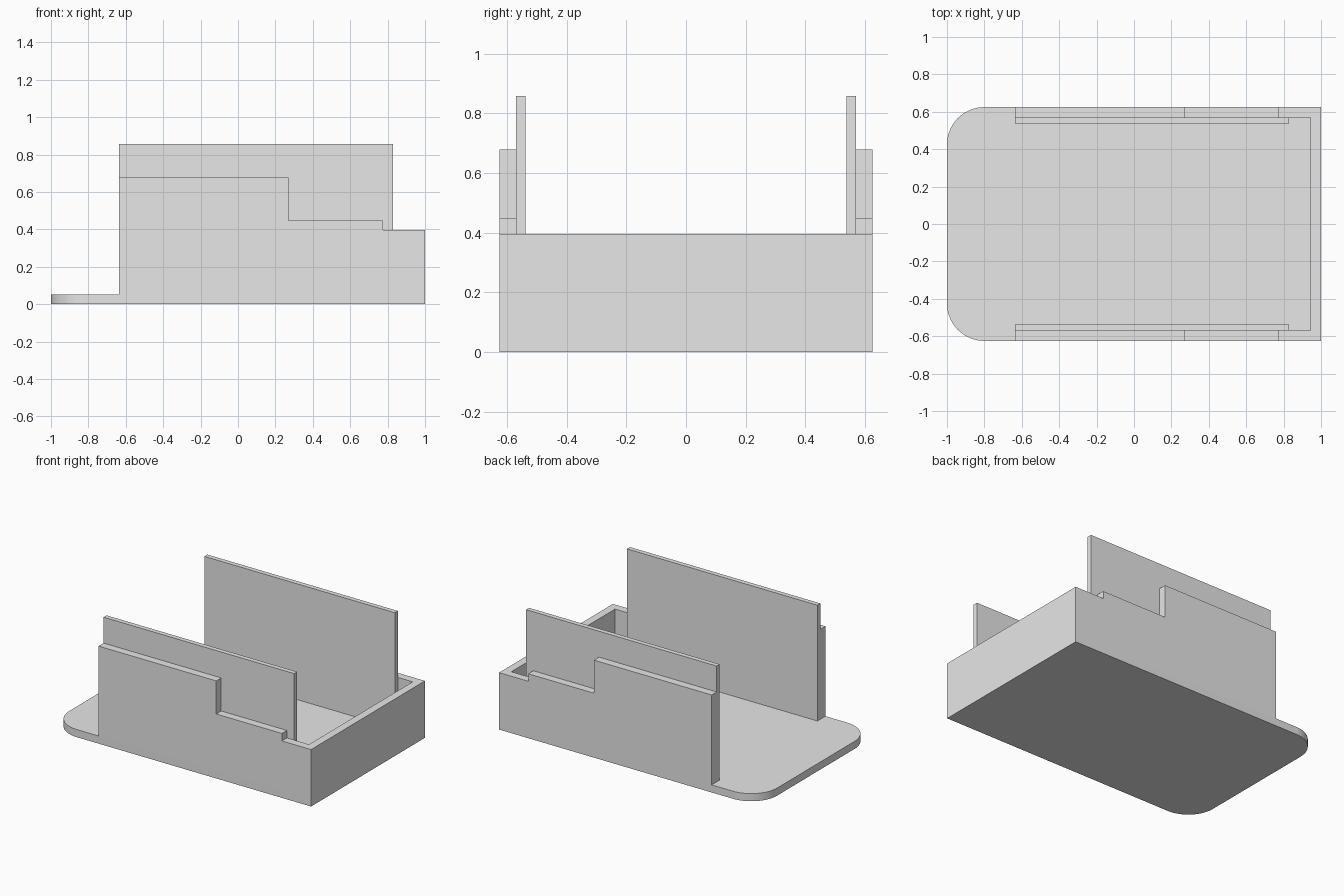
import bpy
import bmesh
import math

cube = bpy.data.objects.get("Cube")
if cube:
    bpy.data.objects.remove(cube, do_unlink=True)

# Main dimensions
HALF_X, HALF_Y = 1.0, 0.625
FLOOR_Z, RIM_Z = 0.053, 0.396
WALL_START, WALL = -0.635, 0.055
PANEL_END, PANEL_TOP, PANEL = 0.83, 0.858, 0.033
CORNER = 0.2

grey = bpy.data.materials.new("light grey")
grey.use_nodes = True
grey.diffuse_color = (0.8, 0.8, 0.8, 1)
grey.node_tree.nodes["Principled BSDF"].inputs["Base Color"].default_value = (0.8, 0.8, 0.8, 1)


def extrude_outline(name, points, offset):
    """Solid made by sweeping a closed 3D outline along an offset."""
    bm = bmesh.new()
    face = bm.faces.new([bm.verts.new(p) for p in points])
    result = bmesh.ops.extrude_face_region(bm, geom=[face])
    top = [v for v in result["geom"] if isinstance(v, bmesh.types.BMVert)]
    bmesh.ops.translate(bm, verts=top, vec=offset)
    bmesh.ops.recalc_face_normals(bm, faces=bm.faces)
    mesh = bpy.data.meshes.new(name)
    bm.to_mesh(mesh)
    bm.free()
    mesh.materials.append(grey)
    obj = bpy.data.objects.new(name, mesh)
    bpy.context.collection.objects.link(obj)
    return obj


# Floor plate, with two rounded corners at the open end
def corner_arc(side, start):
    return [(-HALF_X + CORNER + CORNER * math.cos(start + math.pi / 2 * i / 16),
             side * (HALF_Y - CORNER) + CORNER * math.sin(start + math.pi / 2 * i / 16), 0)
            for i in range(17)]


outline = [(HALF_X, -HALF_Y, 0), (HALF_X, HALF_Y, 0)]
outline += corner_arc(1, math.pi / 2) + corner_arc(-1, math.pi)
floor = extrude_outline("floor_plate", outline, (0, 0, FLOOR_Z))
bpy.context.view_layer.objects.active = floor
floor.select_set(True)
bpy.ops.object.shade_smooth_by_angle(angle=math.radians(30))
floor.select_set(False)

# Stepped outer walls and the taller panels lining them
steps = [(WALL_START, FLOOR_Z), (HALF_X, FLOOR_Z), (HALF_X, RIM_Z), (0.775, RIM_Z),
         (0.775, 0.448), (0.27, 0.448), (0.27, 0.678), (WALL_START, 0.678)]
panel = [(WALL_START, FLOOR_Z), (PANEL_END, FLOOR_Z),
         (PANEL_END, PANEL_TOP), (WALL_START, PANEL_TOP)]
for label, side in (("front", -1), ("back", 1)):
    extrude_outline(label + "_stepped_wall",
                    [(x, side * HALF_Y, z) for x, z in steps], (0, -side * WALL, 0))
    extrude_outline(label + "_tall_panel",
                    [(x, side * (HALF_Y - WALL), z) for x, z in panel], (0, -side * PANEL, 0))

# Low wall closing the square end
inner = HALF_Y - WALL
extrude_outline("end_wall",
                [(HALF_X, -inner, FLOOR_Z), (HALF_X, inner, FLOOR_Z),
                 (HALF_X, inner, RIM_Z), (HALF_X, -inner, RIM_Z)], (-WALL, 0, 0))
